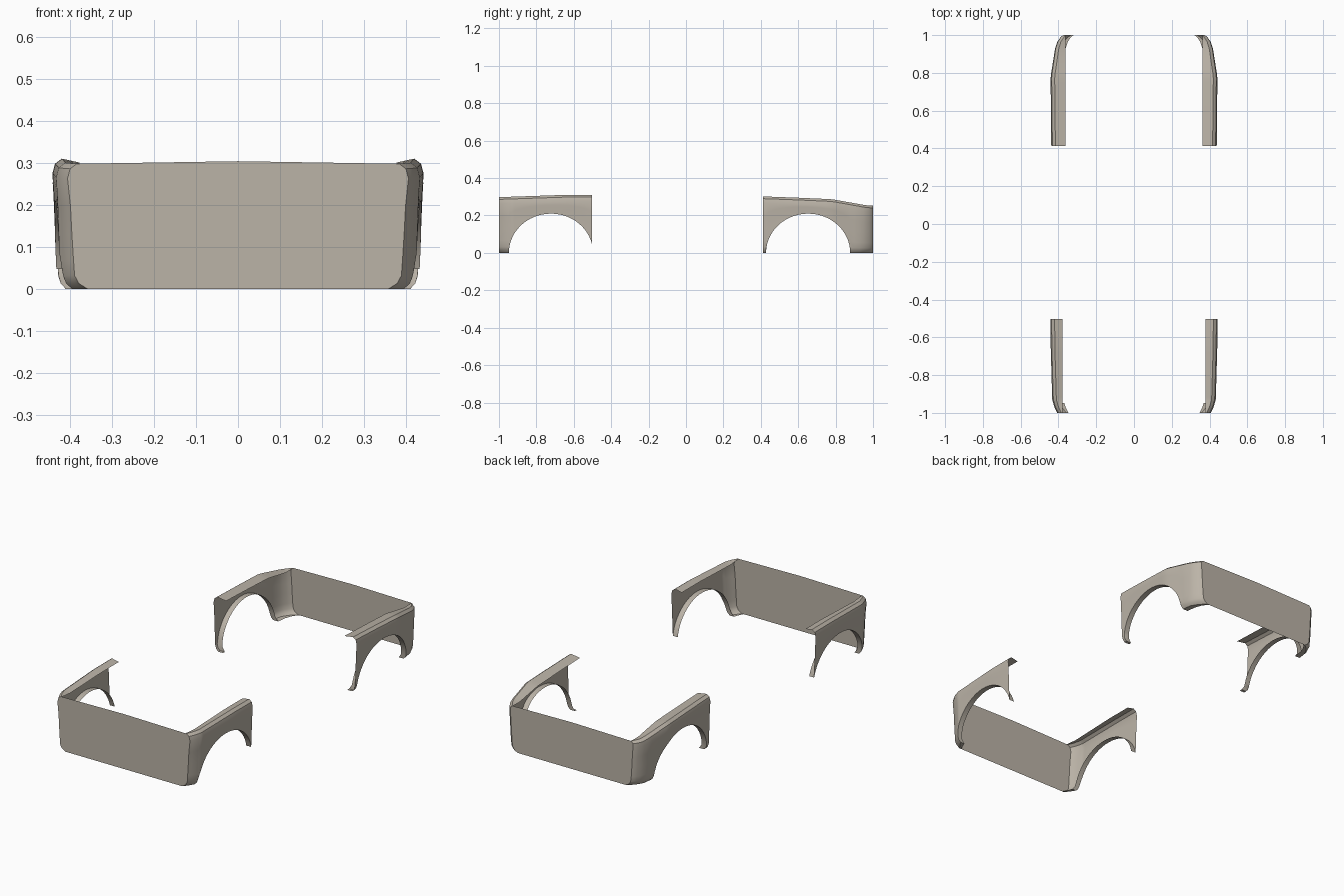
import bpy, bmesh, math

cube = bpy.data.objects.get("Cube")
if cube:
    bpy.data.objects.remove(cube, do_unlink=True)

# Single painted-panel colour
paint = bpy.data.materials.new("warm grey panel")
paint.use_nodes = True
colour = (0.50, 0.455, 0.39, 1)
paint.diffuse_color = colour
paint.node_tree.nodes["Principled BSDF"].inputs["Base Color"].default_value = colour

ROLL = [(0, .028), (.012, .016), (.03, .010), (.1, .007), (.2, .004), (.26, 0)]
LIP = 0.03


def interp(points, v):
    """Piecewise linear lookup."""
    if v <= points[0][0]:
        return points[0][1]
    for (a, fa), (b, fb) in zip(points, points[1:]):
        if v <= b:
            return fa + (fb - fa) * (v - a) / (b - a)
    return points[-1][1]


def section(y, bottom, plan, crown, inner):
    """Cross-section from inner top flange, over the shoulder, down to the lip."""
    x, top = interp(plan, y), interp(crown, y)
    corner = max(0, (abs(y) - .93) / .07)
    pts = [(inner, top - .009 * (1 - corner)),
           (max(inner + .003, x - .022), top),
           (x - .006, top - .012)]
    shoulder = top - .035
    for t in (0, .25, .5, .75, .88, .95, 1):
        z = shoulder + (bottom - shoulder) * t
        pts.append((x - interp(ROLL, z) * (1 + .7 * corner), z))
    pts.append((pts[-1][0] - LIP * (1 - .6 * corner), bottom))
    return [(px, y, pz) for px, pz in pts]


def finish(name, bm, smooth):
    mesh = bpy.data.meshes.new(name)
    bm.to_mesh(mesh)
    bm.free()
    mesh.materials.append(paint)
    obj = bpy.data.objects.new(name, mesh)
    bpy.context.collection.objects.link(obj)
    if smooth:
        bpy.ops.object.select_all(action='DESELECT')
        obj.select_set(True)
        bpy.context.view_layer.objects.active = obj
        bpy.ops.object.shade_smooth_by_angle(angle=math.radians(32))
    return obj


def fender(name, stations, shape):
    """Loft the sections along the length, then mirror across the centre."""
    bm = bmesh.new()
    rows = [[bm.verts.new(p) for p in section(y, b, *shape)] for y, b in stations]
    for r, s in zip(rows, rows[1:]):
        for i in range(len(r) - 1):
            bm.faces.new((r[i], r[i + 1], s[i + 1], s[i]))
    obj = finish(name, bm, True)
    obj.modifiers.new("mirror", 'MIRROR').use_axis[0] = True


def end_panel(name, y, bulge, shape):
    """Flat end panel following the fender's end section."""
    edge = section(y, 0, *shape)
    bm = bmesh.new()
    top = edge[0][2] + bulge
    outline = [(0, y, top)] + edge + [(-x, yy, z) for x, yy, z in reversed(edge)]
    face = bm.faces.new([bm.verts.new(p) for p in outline])
    face.normal_update()
    if face.normal.y * y < 0:
        face.normal_flip()
    finish(name, bm, False)


def arch(centre, start, end, steps=28):
    """Wheel opening samples running from start to end angle in degrees."""
    out = []
    for i in range(steps + 1):
        a = math.radians(start + (end - start) * i / steps)
        out.append((centre - .225 * math.cos(a), max(0, .21 * math.sin(a))))
    return out


# Shapes: plan outline, crown height, inner flange edge
front = ([(-1, .406), (-.97, .421), (-.93, .433), (-.65, .441), (-.5, .442)],
         [(-1, .298), (-.65, .31), (-.5, .31)], .378)
rear = ([(.41, .438), (.78, .442), (.93, .420), (.965, .409), (.99, .393), (1, .38)],
        [(.41, .302), (.6, .295), (.78, .287), (.96, .255), (1, .252)], .362)

# Front fenders with wheel openings
front_path = [(y, 0) for y in (-1, -.985, -.97, -.95)] + arch(-.722, 0, 167)
fender("front_fenders", front_path, front)

# Rear fenders with wheel openings
rear_path = ([(.412, 0)] + arch(.653, 0, 180)
             + [(y, 0) for y in (.9, .93, .95, .965, .98, .99, 1)])
fender("rear_fenders", rear_path, rear)

# End panels
end_panel("front_panel", -1, .006, front)
end_panel("rear_panel", 1, .006, rear)
